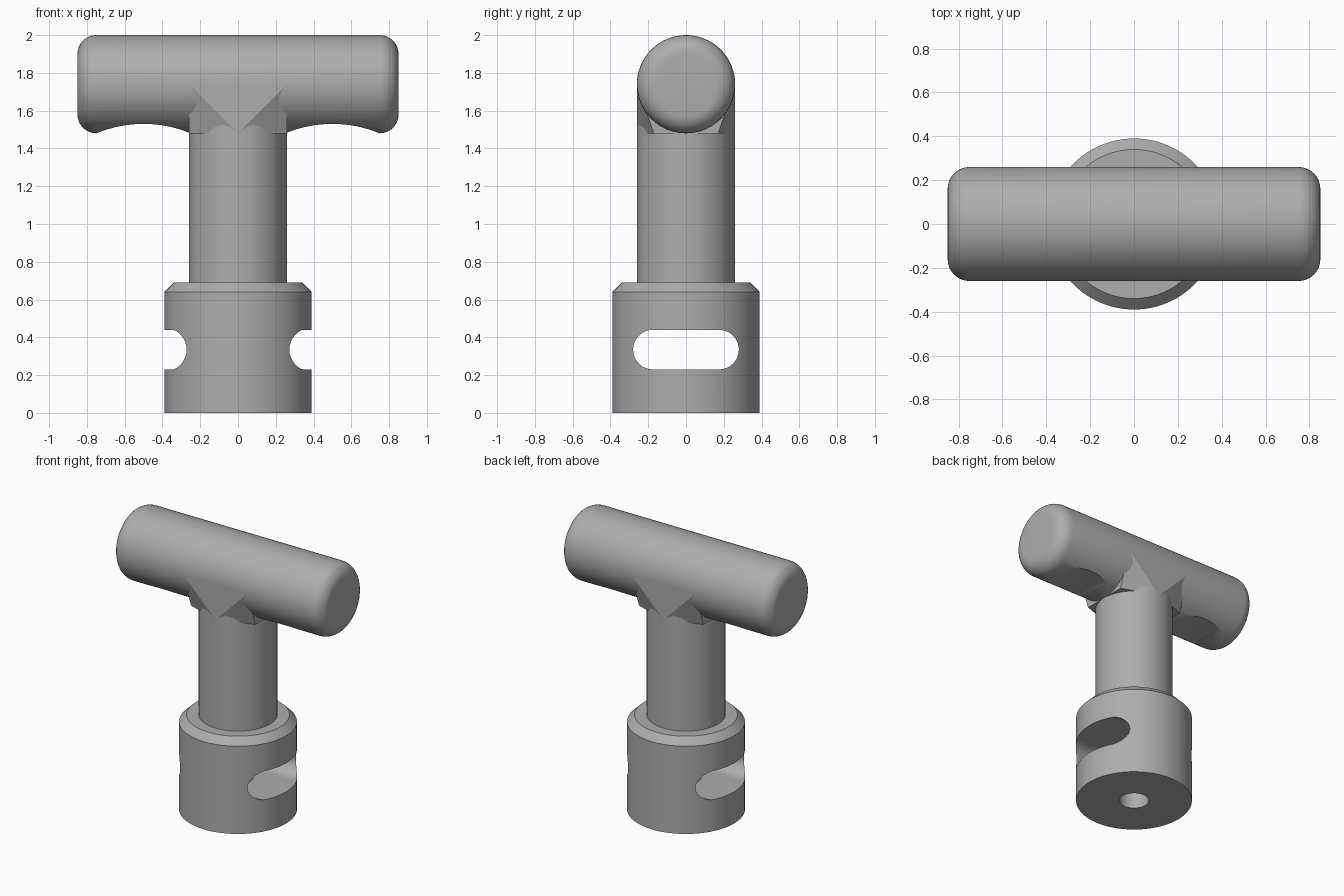
import bpy, bmesh, math
from mathutils import Matrix

if "Cube" in bpy.data.objects:
    bpy.data.objects.remove(bpy.data.objects["Cube"], do_unlink=True)

GREY = (0.42, 0.42, 0.42, 1)
mat = bpy.data.materials.new("plain grey")
mat.use_nodes = True
mat.diffuse_color = GREY
mat.node_tree.nodes["Principled BSDF"].inputs["Base Color"].default_value = GREY

R = 0.26          # shaft and handle radius
AXIS_Z = 1.74     # handle axis height
HALF = 0.85       # handle half length


def finish(name, bm):
    bmesh.ops.recalc_face_normals(bm, faces=bm.faces)
    mesh = bpy.data.meshes.new(name)
    bm.to_mesh(mesh)
    bm.free()
    mesh.materials.append(mat)
    obj = bpy.data.objects.new(name, mesh)
    bpy.context.collection.objects.link(obj)
    return obj


def select(obj):
    bpy.ops.object.select_all(action='DESELECT')
    obj.select_set(True)
    bpy.context.view_layer.objects.active = obj


def lathe(name, profile, steps=64, matrix=Matrix()):
    """Spin (radius, height) points about z; end points sit on the axis."""
    bm = bmesh.new()
    verts = [bm.verts.new((r, 0, z)) for r, z in profile]
    edges = [bm.edges.new(pair) for pair in zip(verts, verts[1:])]
    bmesh.ops.spin(bm, geom=verts + edges, cent=(0, 0, 0), axis=(0, 0, 1),
                   angle=math.tau, steps=steps, use_duplicate=False)
    bmesh.ops.remove_doubles(bm, verts=bm.verts, dist=1e-5)
    bm.transform(matrix)
    return finish(name, bm)


def rod(name, radius, low, high, matrix=Matrix(), steps=64):
    return lathe(name, [(0, low), (radius, low), (radius, high), (0, high)], steps, matrix)


def cut(obj, cutter):
    cutter.hide_render = True
    mod = obj.modifiers.new("cut", 'BOOLEAN')
    mod.operation, mod.solver, mod.object = 'DIFFERENCE', 'EXACT', cutter
    select(obj)
    bpy.ops.object.modifier_apply(modifier=mod.name)
    bpy.data.objects.remove(cutter, do_unlink=True)


def smooth(obj):
    select(obj)
    bpy.ops.object.shade_smooth_by_angle(angle=math.radians(30))


# Chamfered base with a cross slot and a bottom bore
base = lathe("base", [(0, 0), (0.39, 0), (0.39, 0.64), (0.34, 0.69), (0, 0.69)], 96)
bm = bmesh.new()
ring = []
for i in range(34):
    side = 1 if i < 17 else -1
    a = -math.pi / 2 + math.pi * (i - (side < 0)) / 16
    ring.append(bm.verts.new((-1, side * 0.175 + 0.105 * math.cos(a),
                              0.335 + 0.105 * math.sin(a))))
face = bm.faces.new(ring)
new = bmesh.ops.extrude_face_region(bm, geom=[face])["geom"]
bmesh.ops.translate(bm, vec=(2, 0, 0), verts=[v for v in new if isinstance(v, bmesh.types.BMVert)])
cut(base, finish("slot_cutter", bm))
cut(base, rod("bore_cutter", 0.1, -0.1, 0.33))
smooth(base)

# Shaft running up into the handle
smooth(rod("shaft", R, 0.68, AXIS_Z))

# Rounded crossbar handle with a finger scoop on each side
f = 0.1
arc = [(R - f + f * math.sin(t), HALF - f + f * math.cos(t))
       for t in (math.pi / 2 * i / 8 for i in range(9))]
profile = [(0, HALF)] + arc + [(r, -z) for r, z in reversed(arc)] + [(0, -HALF)]
along_x = Matrix.Translation((0, 0, AXIS_Z)) @ Matrix.Rotation(math.pi / 2, 4, 'Y')
handle = lathe("handle", profile, 64, along_x)
for x in (-0.5, 0.5):
    along_y = Matrix.Translation((x, 0, 0.88)) @ Matrix.Rotation(math.pi / 2, 4, 'X')
    cut(handle, rod("scoop_cutter", 0.65, -1, 1, along_y, 128))
smooth(handle)

# Faceted gusset joining shaft and handle
bm = bmesh.new()
for s in (-1, 1):
    bm.verts.new((0, s * R, 1.48))
    for x in (-R, R):
        bm.verts.new((x, s * 0.17, 1.48))
        bm.verts.new((x, s * R, AXIS_Z))
bmesh.ops.convex_hull(bm, input=bm.verts)
finish("gusset", bm)
